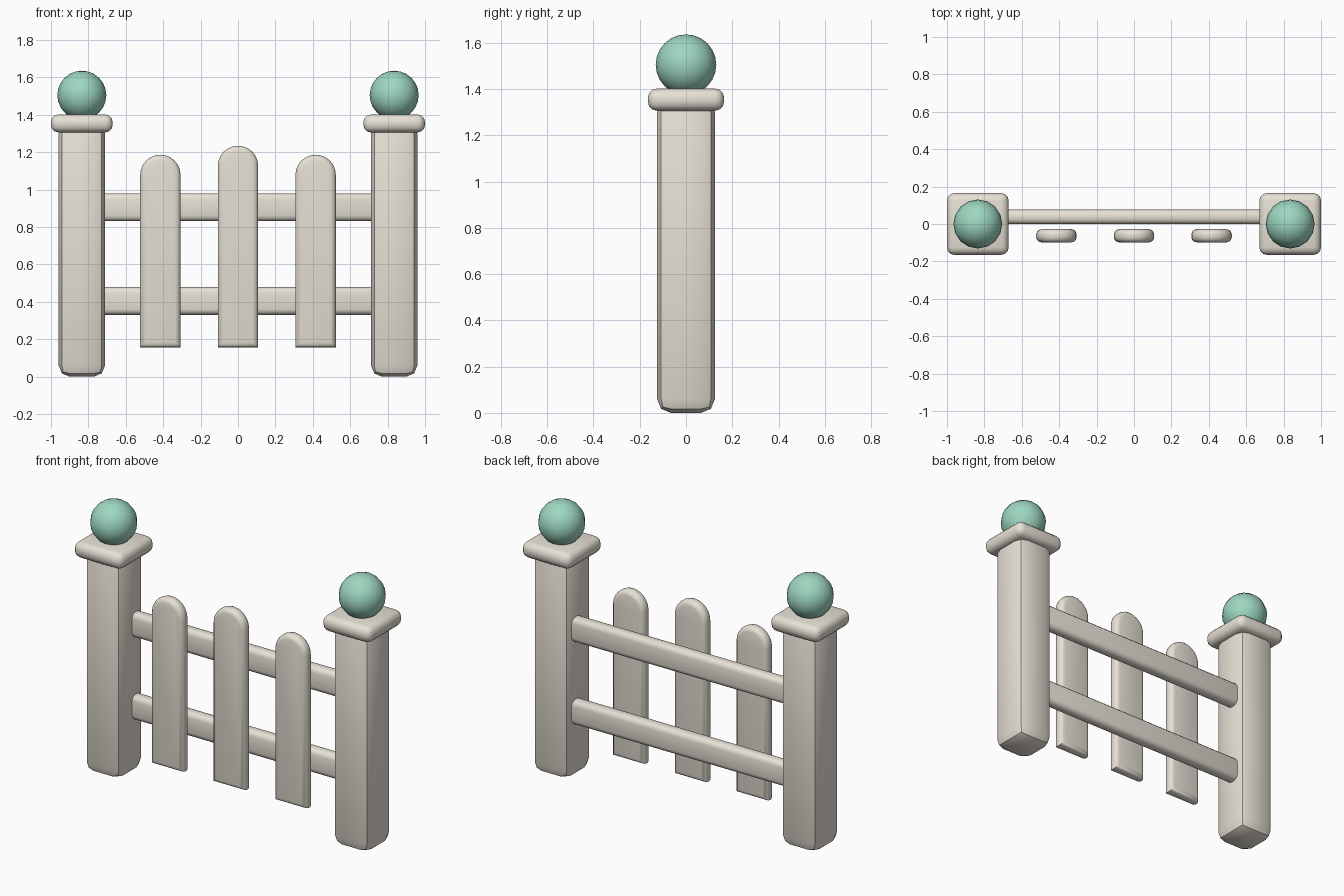
import bpy, bmesh
from math import pi, cos, sin, radians

if "Cube" in bpy.data.objects:
    bpy.data.objects.remove(bpy.data.objects["Cube"])


def material(name, rgb):
    m = bpy.data.materials.new(name)
    m.diffuse_color = (*rgb, 1)
    m.use_nodes = True
    m.node_tree.nodes["Principled BSDF"].inputs["Base Color"].default_value = m.diffuse_color
    return m


CREAM = material("cream", (0.80, 0.75, 0.67))
GREEN = material("green", (0.34, 0.68, 0.53))


def finish(name, bm, mat, angle=40):
    bmesh.ops.recalc_face_normals(bm, faces=bm.faces)
    me = bpy.data.meshes.new(name)
    bm.to_mesh(me)
    bm.free()
    me.materials.append(mat)
    ob = bpy.data.objects.new(name, me)
    bpy.context.collection.objects.link(ob)
    bpy.ops.object.select_all(action='DESELECT')
    ob.select_set(True)
    bpy.context.view_layer.objects.active = ob
    bpy.ops.object.shade_smooth_by_angle(angle=radians(angle))
    return ob


def rounded_box(name, center, size, bevel, segments):
    bm = bmesh.new()
    bmesh.ops.create_cube(bm, size=1)
    bmesh.ops.scale(bm, vec=size, verts=bm.verts)
    bmesh.ops.translate(bm, vec=center, verts=bm.verts)
    bmesh.ops.bevel(bm, geom=bm.edges[:], offset=bevel, segments=segments,
                    profile=0.5, affect='EDGES', clamp_overlap=True)
    return finish(name, bm, CREAM)


def picket(name, x, z0, z1, r=0.108, y0=-0.098, y1=-0.028):
    # round-topped outline, extruded in y, with softened front and back rims
    n = 12
    outline = [(-r, z0), (r, z0)]
    outline += [(r * cos(pi * i / n), z1 - r + r * sin(pi * i / n)) for i in range(n + 1)]
    bm = bmesh.new()
    face = bm.faces.new([bm.verts.new((x + px, y0, pz)) for px, pz in outline])
    ext = bmesh.ops.extrude_face_region(bm, geom=[face])
    moved = [v for v in ext["geom"] if isinstance(v, bmesh.types.BMVert)]
    bmesh.ops.translate(bm, vec=(0, y1 - y0, 0), verts=moved)
    rims = [e for e in bm.edges if abs(e.verts[0].co.y - e.verts[1].co.y) < 1e-5]
    bmesh.ops.bevel(bm, geom=rims, offset=0.028, segments=3, profile=0.5,
                    affect='EDGES', clamp_overlap=True)
    return finish(name, bm, CREAM)


# posts with caps and ball finials
for side, s in (("left", -1), ("right", 1)):
    x = s * 0.835
    rounded_box(f"{side}_post", (x, 0, 0.68), (0.248, 0.25, 1.36), 0.06, 2)
    rounded_box(f"{side}_post_cap", (x, 0, 1.354), (0.33, 0.33, 0.096), 0.04, 3)
    bm = bmesh.new()
    bmesh.ops.create_uvsphere(bm, u_segments=16, v_segments=12, radius=0.131)
    bmesh.ops.translate(bm, vec=(x, 0, 1.505), verts=bm.verts)
    finish(f"{side}_ball_finial", bm, GREEN)

# horizontal rails running into the posts
for name, z in (("lower_rail", 0.405), ("upper_rail", 0.906)):
    rounded_box(name, (0, 0.038, z), (1.56, 0.077, 0.148), 0.03, 3)

# pickets in front of the rails, the middle one taller
picket("left_picket", -0.415, 0.156, 1.187)
picket("middle_picket", 0, 0.156, 1.235)
picket("right_picket", 0.415, 0.156, 1.187)
